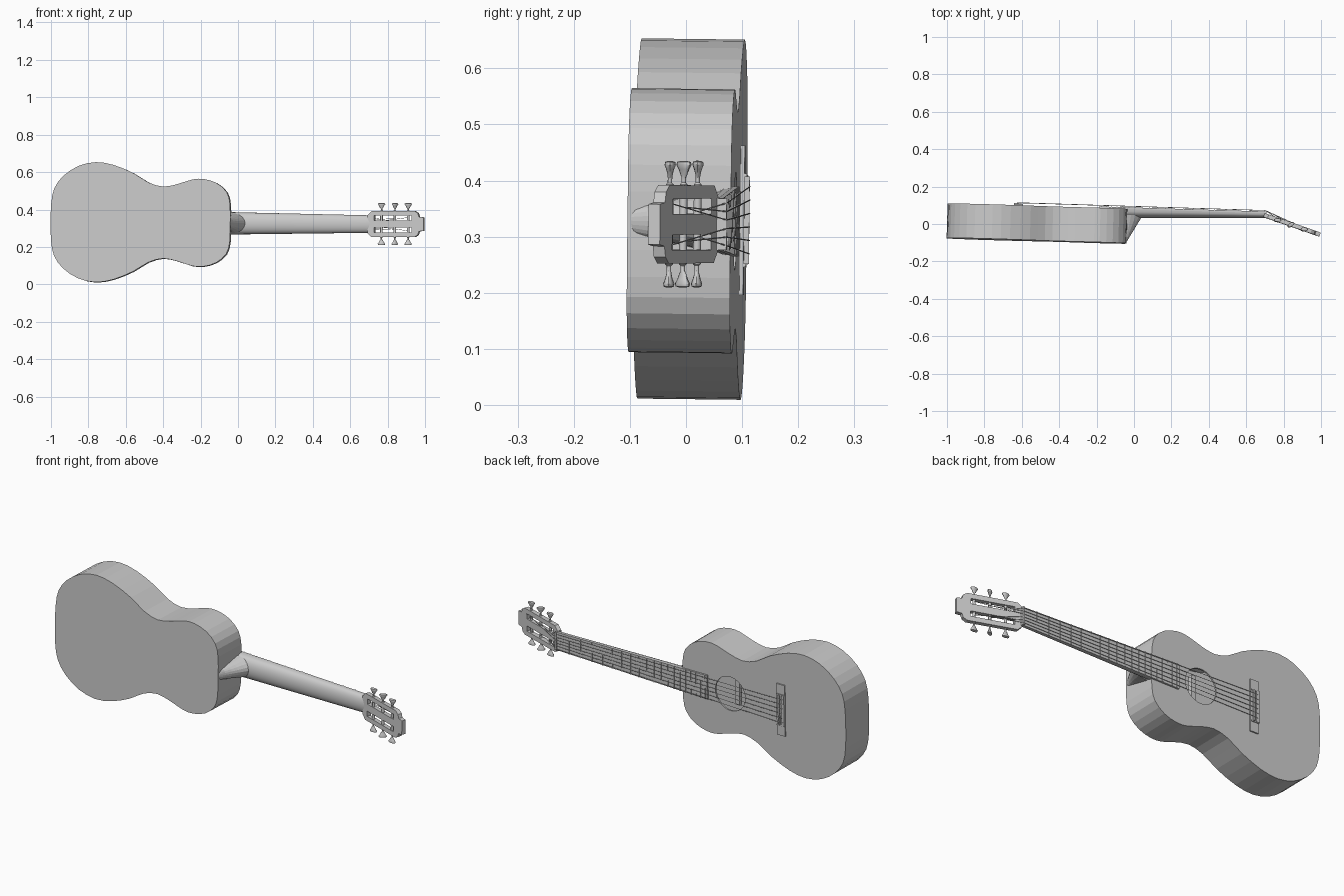
import bpy, bmesh
from math import sin, cos, pi
from mathutils import Matrix, Vector

if "Cube" in bpy.data.objects:
    bpy.data.objects.remove(bpy.data.objects["Cube"])

grey = bpy.data.materials.new("plain grey")
grey.use_nodes = True
grey.diffuse_color = (0.6, 0.6, 0.6, 1)
grey.node_tree.nodes["Principled BSDF"].inputs["Base Color"].default_value = (0.6, 0.6, 0.6, 1)

# Local frame: x along the neck, y out of the soundboard, z across
POSE = (Matrix.Translation((0, 0.0785, 0.326)) @ Matrix.Rotation(-0.03, 4, 'Z')
        @ Matrix.Rotation(-0.012, 4, 'X') @ Matrix.Rotation(0.0055, 4, 'Y'))
HEAD = POSE @ Matrix.Translation((0.7, 0, 0)) @ Matrix.Rotation(-0.305, 4, 'Z')


def finish(name, bm, frame=POSE, smooth=False):
    bmesh.ops.recalc_face_normals(bm, faces=bm.faces)
    mesh = bpy.data.meshes.new(name)
    bm.to_mesh(mesh)
    bm.free()
    mesh.materials.append(grey)
    ob = bpy.data.objects.new(name, mesh)
    bpy.context.collection.objects.link(ob)
    ob.matrix_world = frame
    if smooth:
        bpy.ops.object.select_all(action='DESELECT')
        ob.select_set(True)
        bpy.context.view_layer.objects.active = ob
        bpy.ops.object.shade_smooth_by_angle(angle=0.7)
    return ob


def loft(name, rings, frame=POSE, smooth=False):
    bm = bmesh.new()
    loops = [[bm.verts.new(p) for p in ring] for ring in rings]
    n = len(loops[0])
    for a, b in zip(loops, loops[1:]):
        for i in range(n):
            j = (i + 1) % n
            bm.faces.new((a[i], a[j], b[j], b[i]))
    bm.faces.new(loops[0])
    bm.faces.new(loops[-1])
    return finish(name, bm, frame, smooth)


def prism(name, outline, y0, y1, frame=POSE):
    return loft(name, [[(x, y, z) for x, z in outline] for y in (y0, y1)], frame)


def box(name, x0, x1, y0, y1, z0, z1, frame=POSE):
    return prism(name, [(x0, z0), (x1, z0), (x1, z1), (x0, z1)], y0, y1, frame)


def mirrored(half):
    return half + [(x, -z) for x, z in reversed(half) if z > 0]


def disc(cx, r, n=32):
    return [(cx + r * cos(2 * pi * i / n), r * sin(2 * pi * i / n)) for i in range(n)]


def rod(name, a, b, r, n=6):
    a, b = Vector(a), Vector(b)
    d = (b - a).normalized()
    s = d.orthogonal().normalized()
    t = d.cross(s)
    ring = [s * r * cos(2 * pi * i / n) + t * r * sin(2 * pi * i / n) for i in range(n)]
    return loft(name, [[p + o for o in ring] for p in (a, b)])


def cut(ob, cutters):
    for c in cutters:
        c.hide_render = True
        m = ob.modifiers.new("cut", 'BOOLEAN')
        m.operation, m.solver, m.object = 'DIFFERENCE', 'EXACT', c
    bpy.context.view_layer.update()
    deps = bpy.context.evaluated_depsgraph_get()
    mesh = bpy.data.meshes.new_from_object(ob.evaluated_get(deps))
    ob.modifiers.clear()
    ob.data = mesh
    for c in cutters:
        bpy.data.objects.remove(c)


# Body: waisted outline, smoothed once, hollow with a round sound hole
half = [(-0.997, 0.0), (-0.994, 0.1), (-0.978, 0.18), (-0.93, 0.247), (-0.85, 0.3),
        (-0.757, 0.321), (-0.66, 0.306), (-0.553, 0.262), (-0.473, 0.213), (-0.393, 0.192),
        (-0.313, 0.208), (-0.24, 0.231), (-0.18, 0.234), (-0.11, 0.213), (-0.056, 0.165),
        (-0.038, 0.1), (-0.036, 0.0)]
pts = [Vector(p) for p in mirrored(half)]
outline = []
for i, p in enumerate(pts):
    q, r, o = pts[(i + 1) % len(pts)], pts[(i + 2) % len(pts)], pts[i - 1]
    outline += [p, (p + q) * 0.5625 - (o + r) * 0.0625]
DEPTH = 0.184
body = prism("body", outline, -DEPTH, 0)
inner = [((x + 0.517) * 0.97 - 0.517, z * 0.95) for x, z in outline]
cut(body, [prism("cavity_cutter", inner, -DEPTH + 0.01, -0.008),
           prism("hole_cutter", disc(-0.317, 0.088), -0.05, 0.02)])
box("inner_brace", -0.33, -0.306, -0.075, -0.055, -0.08, 0.08)


# Neck, heel and fingerboard
def width(x):
    return 0.059 - 0.0175 * x


def d_ring(x, depth, n=14):
    return [(x, -depth * sin(pi * i / n) ** 0.8, width(x) * cos(pi * i / n)) for i in range(n + 1)]


loft("neck", [d_ring(-0.037, 0.047), d_ring(0.05, 0.045), d_ring(0.68, 0.026),
              d_ring(0.708, 0.024)], smooth=True)
heel = []
for i in range(6):
    t = i / 5
    reach = 0.083 * (1 - t) + 0.006
    w = 0.055 - 0.033 * t
    heel.append([(-0.042 + reach * sin(pi * k / 10), -0.032 - 0.146 * t, w * cos(pi * k / 10))
                 for k in range(11)])
loft("heel", heel)

END, NUT, SADDLE, TOP = -0.187, 0.7, -0.612, 0.009
prism("fingerboard", [(END, -width(END)), (NUT, -width(NUT)), (NUT, width(NUT)),
                      (END, width(END))], 0, TOP)
for k in range(1, 20):
    x = SADDLE + (NUT - SADDLE) * 2 ** (-k / 12)
    w = width(x)
    box(f"fret_{k}", x - 0.002, x + 0.002, TOP - 0.001, TOP + 0.003, -w, w)
box("nut", NUT - 0.002, NUT + 0.008, -0.005, TOP + 0.006, -0.046, 0.046)

# Bridge: thin wings, raised tie block and saddle
box("bridge_base", -0.642, -0.595, -0.001, 0.007, -0.133, 0.133)
box("bridge_tie_block", -0.642, -0.625, 0.006, 0.013, -0.08, 0.08)
box("bridge_saddle", SADDLE - 0.004, SADDLE + 0.004, 0.006, 0.016, -0.078, 0.078)
for s in (-1, 1):
    box("bridge_block_end", -0.642, -0.597, 0.006, 0.011, s * 0.08 - 0.003, s * 0.08 + 0.003)

# Headstock with two slots, tilted back
head_half = [(0, 0.048), (0.022, 0.069), (0.265, 0.07), (0.284, 0.058), (0.29, 0.039), (0.316, 0.036)]
head = prism("headstock", head_half + [(x, -z) for x, z in reversed(head_half)], -0.022, 0, HEAD)
cut(head, [box("slot_cutter", 0.037, 0.248, -0.05, 0.05, s * 0.032 - 0.0135,
               s * 0.032 + 0.0135, HEAD) for s in (-1, 1)])

# Tuners: roller in the slot, turned shaft and flattened button
TUNERS = (0.076, 0.152, 0.227)
PROFILE = [(0.066, 0.007), (0.071, 0.007), (0.074, 0.004), (0.083, 0.004), (0.088, 0.009),
           (0.098, 0.014), (0.106, 0.02), (0.111, 0.018), (0.113, 0.008)]


def turned(name, x, profile, side, flat=1.0, turn=0.0, n=12):
    rings = []
    for z, r in profile:
        f = flat if r > 0.0075 else 1
        ring = []
        for i in range(n):
            a, b = r * cos(2 * pi * i / n), f * r * sin(2 * pi * i / n)
            ring.append((x + a * cos(turn) - b * sin(turn),
                         -0.013 + a * sin(turn) + b * cos(turn), side * z))
        rings.append(ring)
    loft(name, rings, HEAD, smooth=True)


for side, label in ((1, "upper"), (-1, "lower")):
    for k, x in enumerate(TUNERS):
        turned(f"{label}_roller_{k}", x, [(0.012, 0.007), (0.067, 0.007)], side)
        turned(f"{label}_tuner_{k}", x, PROFILE, side, 0.5, 0.9 if k == 1 else 0.3)

# Strings: bridge to nut, then down to the rollers
for i in range(6):
    s = (i - 2.5) / 2.5
    at_nut = Vector((NUT + 0.003, TOP + 0.006, 0.038 * s))
    rod(f"string_{i}", (-0.635, 0.013, 0.06 * s), (SADDLE, 0.0165, 0.06 * s), 0.0012)
    rod(f"string_long_{i}", (SADDLE, 0.0165, 0.06 * s), at_nut, 0.0012)
    k = min(i, 5 - i)
    post = HEAD @ Vector((TUNERS[k], -0.006, (1 if s > 0 else -1) * (0.024 + 0.006 * k)))
    rod(f"string_end_{i}", at_nut, POSE.inverted() @ post, 0.0012)
